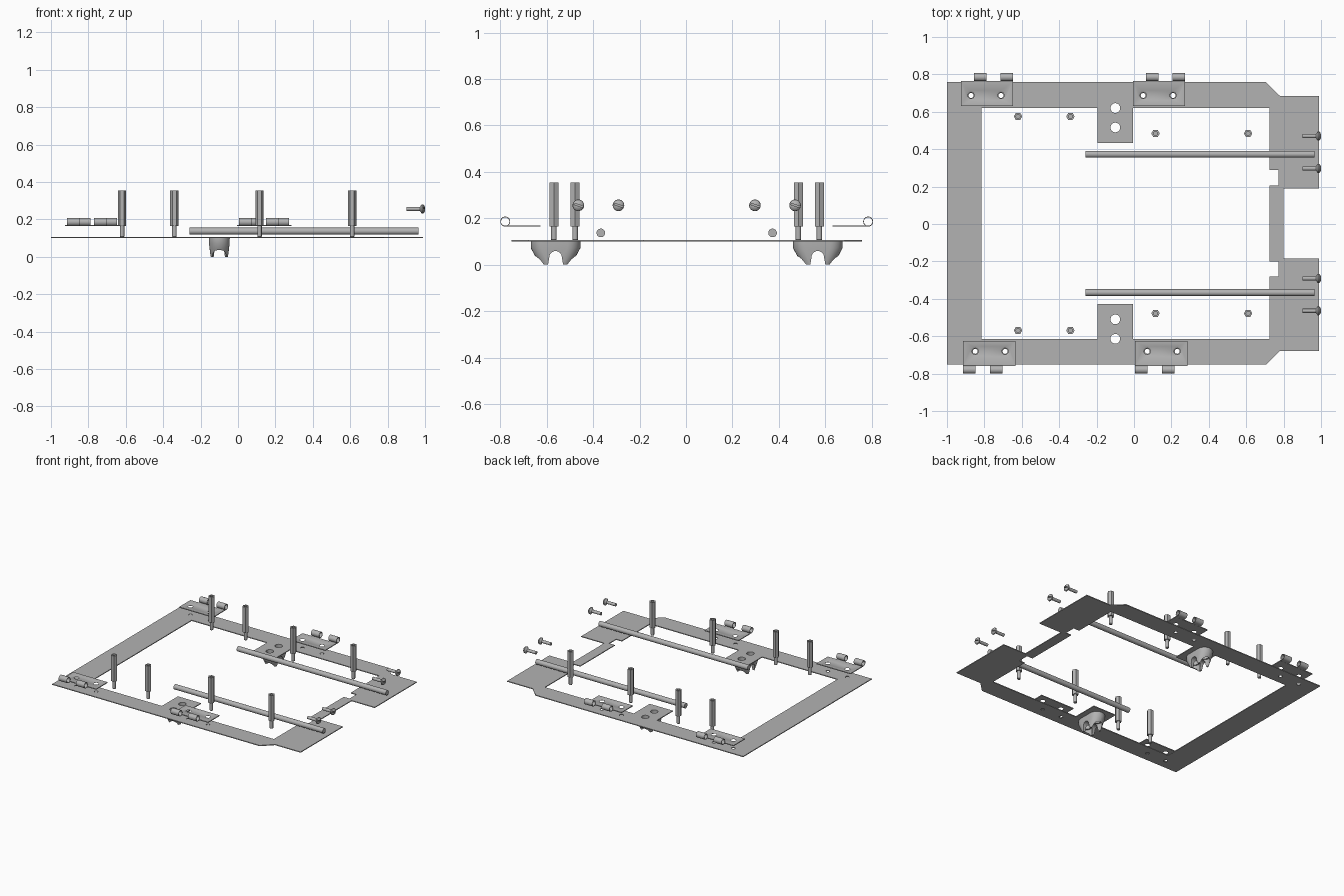
import bpy, bmesh, math
from mathutils import Matrix, Vector

if "Cube" in bpy.data.objects:
    bpy.data.objects.remove(bpy.data.objects["Cube"])

grey = bpy.data.materials.new("plain grey")
grey.use_nodes = True
COLOUR = (0.45, 0.45, 0.45, 1)
grey.diffuse_color = COLOUR
grey.node_tree.nodes["Principled BSDF"].inputs["Base Color"].default_value = COLOUR


def finish(name, bm, smooth=True):
    bmesh.ops.recalc_face_normals(bm, faces=bm.faces)
    mesh = bpy.data.meshes.new(name)
    bm.to_mesh(mesh)
    bm.free()
    mesh.materials.append(grey)
    ob = bpy.data.objects.new(name, mesh)
    bpy.context.collection.objects.link(ob)
    if smooth:
        shade(ob)
    return ob


def shade(ob):
    bpy.ops.object.select_all(action='DESELECT')
    ob.select_set(True)
    bpy.context.view_layer.objects.active = ob
    bpy.ops.object.shade_smooth_by_angle(angle=math.radians(35))


def loft(bm, rings, closed=False):
    """Skin a list of equal-length point rings, capped unless closed on itself."""
    loops = [[bm.verts.new(p) for p in ring] for ring in rings]
    pairs = list(zip(loops, loops[1:]))
    if closed:
        pairs.append((loops[-1], loops[0]))
    else:
        bm.faces.new(loops[0])
        bm.faces.new(loops[-1])
    for a, b in pairs:
        for i in range(len(a)):
            j = (i + 1) % len(a)
            bm.faces.new((a[i], a[j], b[j], b[i]))


def turned(bm, profile, place, sides=24, closed=False):
    """Revolve (radius, height) pairs round z, then move by place."""
    rings = [[place @ Vector((r * math.cos(k * math.tau / sides),
                              r * math.sin(k * math.tau / sides), h))
              for k in range(sides)] for r, h in profile]
    loft(bm, rings, closed)


def prism(bm, points, z0, z1):
    loft(bm, [[(x, y, z) for x, y in points] for z in (z0, z1)])


def box(bm, x0, x1, y0, y1, z0, z1):
    prism(bm, [(x0, y0), (x1, y0), (x1, y1), (x0, y1)], z0, z1)


def cut(ob, cutter_bm):
    """Subtract the cutter and bake the result."""
    cutter = finish("cutter", cutter_bm, False)
    cutter.hide_render = True
    mod = ob.modifiers.new("cut", 'BOOLEAN')
    mod.object, mod.solver = cutter, 'EXACT'
    dg = bpy.context.evaluated_depsgraph_get()
    dg.update()
    ob.modifiers.active = mod
    mesh = bpy.data.meshes.new_from_object(ob.evaluated_get(dg))
    ob.modifiers.clear()
    ob.data = mesh
    bpy.data.objects.remove(cutter)
    shade(ob)


at = Matrix.Translation
MID = 0.003                      # y of the mirror line
PLATE_Z = 0.1

# Frame plate: half outlines mirrored across the middle
outer = [(-1, .755), (.705, .755), (.78, .682), (.99, .682), (.99, .187), (.8, .187)]
inner = [(.725, .203), (.772, .203), (.772, .285), (.725, .285), (.725, .617), (-.005, .617),
         (-.005, .43), (-.195, .43), (-.195, .617), (-.815, .617)]


def mirrored(half):
    return [(x, MID + y) for x, y in half] + [(x, MID - y) for x, y in reversed(half)]


bm = bmesh.new()
prism(bm, mirrored(outer), PLATE_Z, PLATE_Z + .006)
plate = finish("frame_plate", bm, False)
bm = bmesh.new()
prism(bm, mirrored(inner), 0, .3)
cut(plate, bm)

# Hinge layout: each leaf's centre and which way it faces
hinges = [(x + s * -.006, s) for x in (-.78, .14) for s in (1, -1)]
HOLES = (-.085, .075)
bm = bmesh.new()
for cx, s in hinges:
    for h in HOLES:
        turned(bm, [(.013, 0), (.013, .3)], at((cx + s * h, MID + s * .684, 0)))
for s in (1, -1):
    for d in (-.052, .052):
        turned(bm, [(.026, 0), (.026, .3)], at((-.1, MID + s * (.565 + d), 0)))
cut(plate, bm)

# Hinge leaves with countersunk holes and curled knuckles
for cx, s in hinges:
    name = "back_hinge" if s > 0 else "front_hinge"
    bm = bmesh.new()
    box(bm, -.14, .14, .629, .762, .164, .17)
    leaf = finish(name + "_leaf", bm, False)
    bm = bmesh.new()
    for h in HOLES:
        turned(bm, [(.017, .16), (.017, .165), (.028, .1705), (.028, .18)], at((h, .684, 0)))
    cut(leaf, bm)
    bm = bmesh.new()
    for x0 in (-.07, .073):
        turned(bm, [(.0215, 0), (.0215, .067), (.018, .067), (.018, 0)],
               at((x0, .782, .186)) @ Matrix.Rotation(math.pi / 2, 4, 'Y'), closed=True)
        box(bm, x0, x0 + .067, .76, .782, .1645, .168)
    knuckles = finish(name + "_knuckles", bm)
    for ob in (leaf, knuckles):
        ob.location = (cx, MID, 0)
        ob.rotation_euler.z = 0 if s > 0 else math.pi

# Hexagonal standoffs with a threaded stud below and a blind hole on top
for x, y in [(-.62, .572), (-.34, .572), (.115, .481), (.61, .481)]:
    for s in (1, -1):
        bm = bmesh.new()
        place = at((x, MID + s * y, 0))
        turned(bm, [(.0225, .165), (.0225, .355)], place, 6)
        post = finish("standoff_post", bm, False)
        bm = bmesh.new()
        turned(bm, [(.011, .3), (.011, .4)], place)
        cut(post, bm)
        bm = bmesh.new()
        turned(bm, [(.009, PLATE_Z + .004), (.012, PLATE_Z + .008), (.012, .165)], place)
        finish("standoff_stud", bm)

# Long rods
for s in (1, -1):
    bm = bmesh.new()
    turned(bm, [(.0185, -.26), (.0185, .965)],
           at((0, MID + s * .37, .137)) @ Matrix.Rotation(math.pi / 2, 4, 'Y'), 32)
    finish("rod", bm)

# Slotted screws
head = [(.011, .9), (.011, .972), (.025, .983), (.024, .99), (.018, .996), (.009, 1)]
for y in (.467, .294):
    for s in (1, -1):
        bm = bmesh.new()
        place = at((0, MID + s * y, .256))
        turned(bm, head, place @ Matrix.Rotation(math.pi / 2, 4, 'Y'))
        screw = finish("screw", bm)
        bm = bmesh.new()
        box(bm, .99, 1.1, -.04, .04, -.003, .003)
        bm.transform(place @ Matrix.Rotation(math.radians(-18), 4, 'X'))
        cut(screw, bm)


# Feet: tapered rounded blocks, arched through the middle and bored from below
def stadium(half_length, radius, z):
    ring = []
    for end in (0, 1):
        for k in range(13):
            a = math.pi * (end + k / 12)
            shift = (half_length - radius) * (1 if end == 0 else -1)
            ring.append((radius * math.cos(a), shift + radius * math.sin(a), z))
    return ring


for s in (1, -1):
    bm = bmesh.new()
    loft(bm, [stadium(.068, .047, 0), stadium(.107, .055, .072), stadium(.107, .056, PLATE_Z)])
    foot = finish("foot", bm)
    bm = bmesh.new()
    arch = [(.036, -.02)] + [(.027 * math.cos(k * math.pi / 12), .032 + .027 * math.sin(k * math.pi / 12))
                             for k in range(13)] + [(-.036, -.02)]
    loft(bm, [[(x, y, z) for y, z in arch] for x in (-.1, .1)])
    cut(foot, bm)
    for d in (-.052, .052):
        bm = bmesh.new()
        turned(bm, [(.036, -.02), (.036, .055), (.026, .055), (.026, .2)], at((0, d, 0)))
        cut(foot, bm)
    foot.location = (-.1, MID + s * .565, 0)
